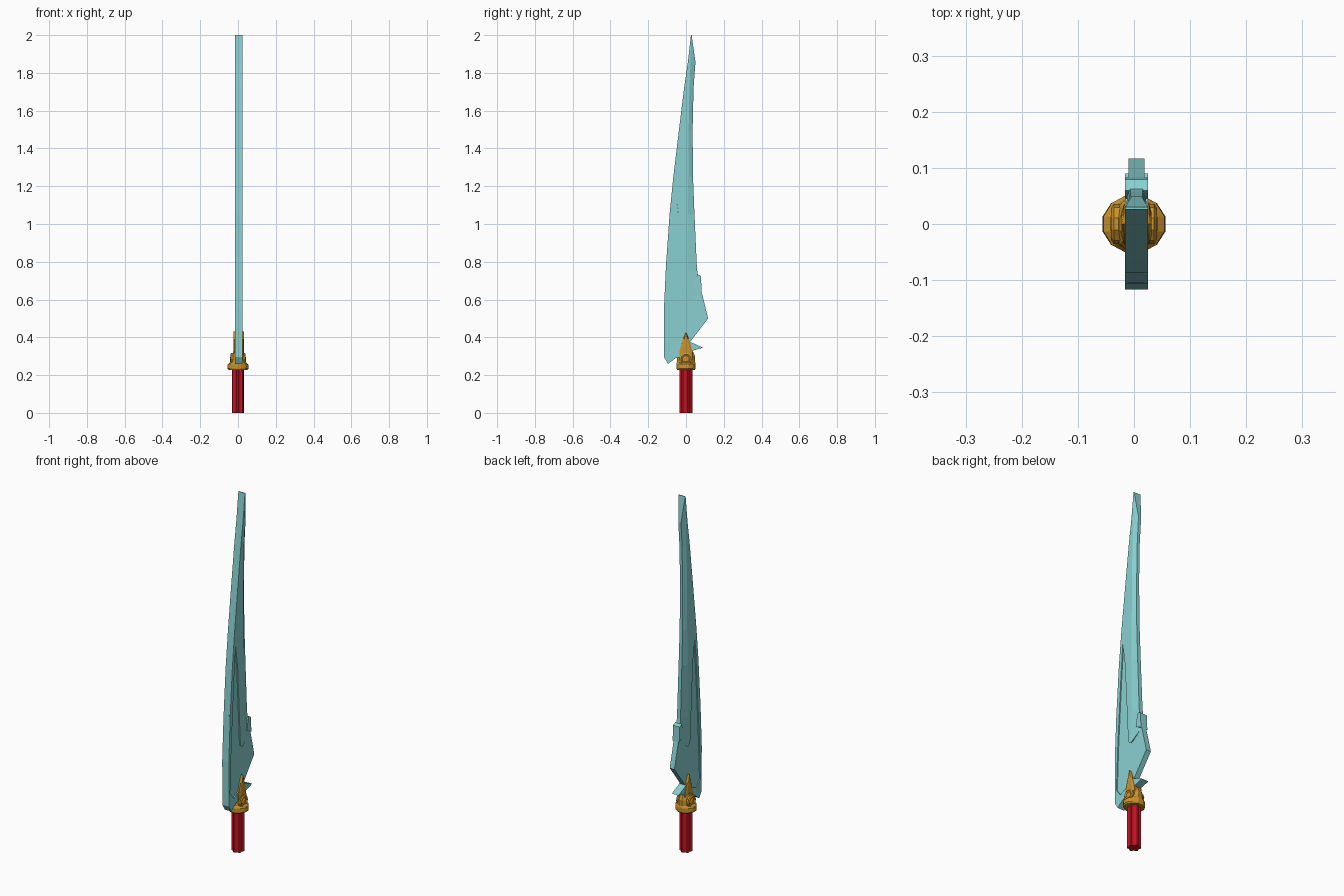
import bpy, bmesh
from math import cos, sin, pi

if "Cube" in bpy.data.objects:
    bpy.data.objects.remove(bpy.data.objects["Cube"])

CX = 0.0045   # centre plane of the blade
H = 0.0205    # half thickness of the blade


def material(name, col):
    m = bpy.data.materials.new(name)
    m.diffuse_color = (*col, 1)
    m.use_nodes = True
    m.node_tree.nodes["Principled BSDF"].inputs["Base Color"].default_value = m.diffuse_color
    return m


TEAL = material("teal", (0.25, 0.63, 0.63))
GOLD = material("gold", (0.6, 0.29, 0.025))
RED = material("red", (0.55, 0.006, 0.016))


def finish(bm, name, mat):
    bmesh.ops.recalc_face_normals(bm, faces=bm.faces)
    me = bpy.data.meshes.new(name)
    bm.to_mesh(me)
    bm.free()
    me.materials.append(mat)
    ob = bpy.data.objects.new(name, me)
    bpy.context.collection.objects.link(ob)
    return ob


def plate(name, pts, x0, x1, mat):
    """Extrude a (y, z) outline from x0 to x1."""
    bm = bmesh.new()
    f = bm.faces.new([bm.verts.new((x0, y, z)) for y, z in pts])
    r = bmesh.ops.extrude_face_region(bm, geom=[f])
    for v in r["geom"]:
        if isinstance(v, bmesh.types.BMVert):
            v.co.x = x1
    return finish(bm, name, mat)


def loft(name, rings, mat):
    """Skin a stack of equal-length rings and cap both ends."""
    bm = bmesh.new()
    vs = [[bm.verts.new(p) for p in r] for r in rings]
    n = len(vs[0])
    for a, b in zip(vs, vs[1:]):
        for i in range(n):
            j = (i + 1) % n
            bm.faces.new((a[i], a[j], b[j], b[i]))
    bm.faces.new(vs[0])
    bm.faces.new(vs[-1])
    return finish(bm, name, mat)


# Upper blade: z, front y, ridge y, back y, half thickness of the back
rows = [(0.60, -0.03, 0.005, 0.078, 0.014), (0.76, -0.06, 0.01, 0.058, 0.011),
        (1.05, -0.075, 0.01, 0.045, 0.010), (1.25, -0.067, 0.012, 0.037, 0.009),
        (1.50, -0.037, 0.014, 0.035, 0.008), (1.72, -0.01, 0.018, 0.040, 0.008),
        (1.857, 0.01, 0.024, 0.05, 0.0085), (2.0, 0.026, 0.028, 0.03, H)]
rings = []
for z, f, m, b, t in rows:
    low = z == 0.60
    zz = (z, z - 0.015 if low else z, z + 0.04 if low else z)
    if low:
        f = -0.014
    elif z < 1.25:
        f = -0.014 - 0.036 * (z - 0.6) / 0.65
    r = [(H, f, zz[0]), (H, m, zz[1]), (t, b, zz[2])]
    rings.append([(CX + h, y, k) for h, y, k in r] +
                 [(CX - h, y, k) for h, y, k in reversed(r)])
loft("upper_blade", rings, TEAL)

# Thinner plate showing in the recess of the lower blade
plate("lower_blade_plate",
      [(-0.066, 1.25), (-0.105, 0.8), (-0.11, 0.34), (-0.07, 0.31), (0.0, 0.33),
       (0.022, 0.376), (0.117, 0.50), (0.083, 0.64), (0.05, 0.70), (0.0, 0.75)],
      CX - 0.0145, CX + 0.0145, TEAL)

# Full-thickness cutting edge wrapping round the heel
plate("cutting_edge",
      [(-0.05, 1.25), (-0.067, 1.25), (-0.087, 1.05), (-0.106, 0.78), (-0.117, 0.545),
       (-0.116, 0.295), (-0.095, 0.26), (-0.055, 0.29), (0.0, 0.30), (0.02, 0.325),
       (0.09, 0.345), (0.022, 0.376), (-0.002, 0.36), (-0.075, 0.325),
       (-0.105, 0.365), (-0.095, 0.60), (-0.07, 1.0)],
      CX - H, CX + H, TEAL)

# Small hook on the spine
plate("spine_hook", [(0.045, 0.66), (0.083, 0.64), (0.079, 0.725), (0.06, 0.735), (0.05, 0.70)],
      CX - H, CX + H, TEAL)


# Fluted grip
def grip_ring(z):
    return [((0.034 if i % 4 in (1, 2) else 0.027) * cos(2 * pi * i / 24),
             (0.034 if i % 4 in (1, 2) else 0.027) * sin(2 * pi * i / 24), z) for i in range(24)]


loft("grip", [grip_ring(0), grip_ring(0.235)], RED)


# Guard collar
def ring(z, rx, ry, n=12):
    return [(rx * cos(2 * pi * (i + .5) / n), ry * sin(2 * pi * (i + .5) / n), z) for i in range(n)]


loft("guard_collar", [ring(0.228, 0.052, 0.049), ring(0.235, 0.058, 0.052), ring(0.258, 0.056, 0.053),
                      ring(0.268, 0.042, 0.05), ring(0.30, 0.034, 0.05), ring(0.325, 0.026, 0.038)], GOLD)

# Upright spike and round boss on both faces of the guard
for s, side in ((1, "right"), (-1, "left")):
    def spike(x, k):
        return [(x, y * k, z) for y, z in
                ((-0.036, 0.27), (0.036, 0.27), (0.034, 0.33), (0.016, 0.39), (0.0, 0.43),
                 (-0.016, 0.39), (-0.034, 0.33))]
    loft("guard_spike_" + side, [spike(CX, 1), spike(CX + s * 0.0225, 1),
                                 spike(CX + s * 0.027, 0.6)], GOLD)

    def boss(x, r):
        return [(x, r * cos(pi * i / 5), 0.283 + r * sin(pi * i / 5)) for i in range(10)]
    loft("guard_boss_" + side, [boss(s * 0.015, 0.036), boss(s * 0.036, 0.036), boss(s * 0.041, 0.028),
                                boss(s * 0.037, 0.020), boss(s * 0.042, 0.012)], GOLD)
